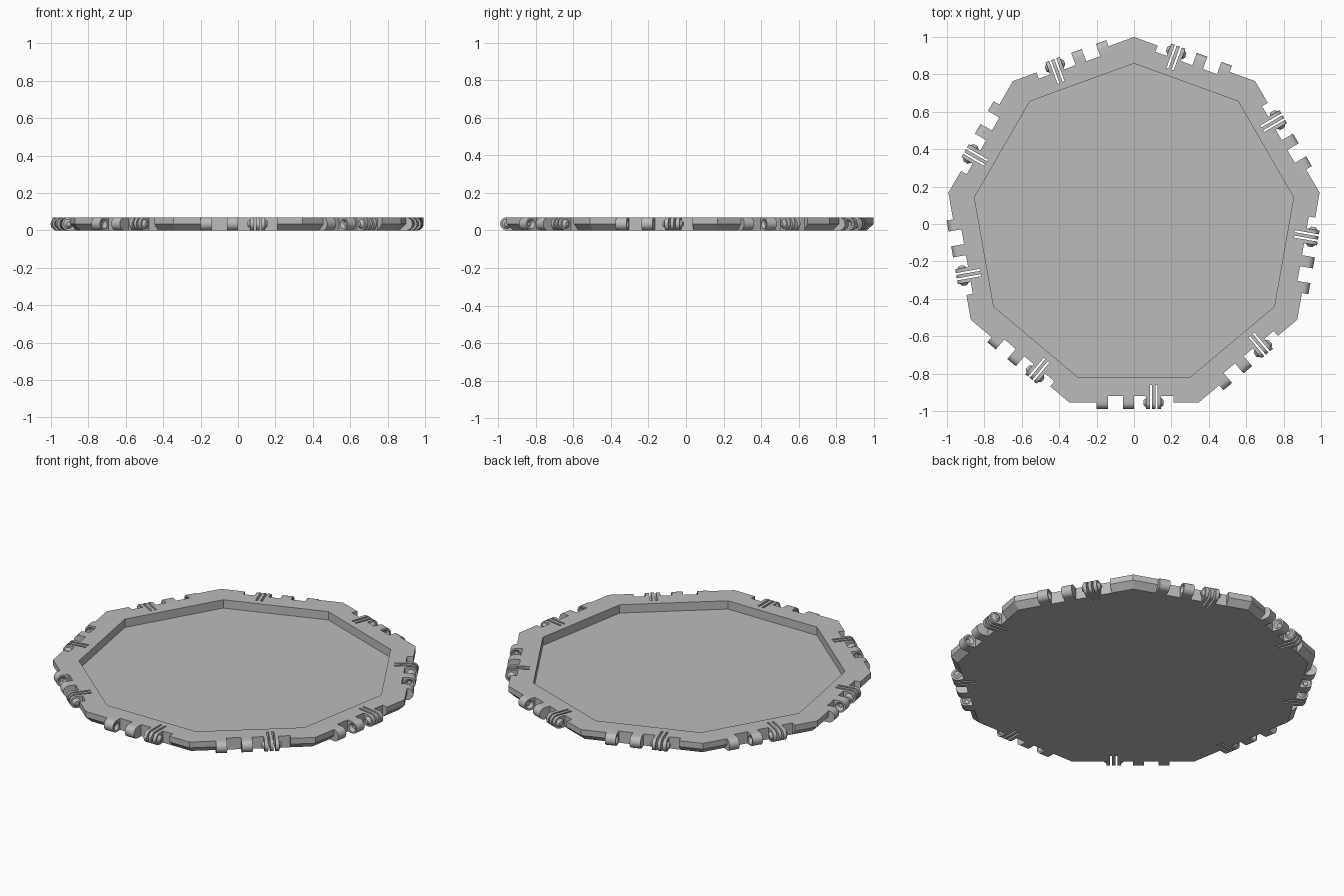
import bpy, bmesh, math
from mathutils import Matrix

if "Cube" in bpy.data.objects:
    bpy.data.objects.remove(bpy.data.objects["Cube"], do_unlink=True)

SIDES = 9
APOTHEM = 0.947          # hinge axis distance from the centre
INNER = 0.814            # recess wall
NOTCH = 0.912            # back of the hinge notches
SLIT = 0.852             # back of the flex slits
HEIGHT = 0.07
FLOOR = 0.02
R = HEIGHT / 2
CENTRE = Matrix.Translation((0, -0.008, 0))

# u ranges along one edge
SOCKETS = [(-0.2, -0.14), (-0.06, 0.0)]
PRONGS = [(0.065, 0.085), (0.096, 0.114), (0.125, 0.145)]

grey = bpy.data.materials.new("light_grey")
grey.use_nodes = True
colour = (0.5, 0.5, 0.5, 1)
grey.diffuse_color = colour
grey.node_tree.nodes["Principled BSDF"].inputs["Base Color"].default_value = colour


def make(name, bm):
    bmesh.ops.recalc_face_normals(bm, faces=bm.faces)
    me = bpy.data.meshes.new(name)
    bm.to_mesh(me)
    bm.free()
    me.materials.append(grey)
    ob = bpy.data.objects.new(name, me)
    bpy.context.collection.objects.link(ob)
    return ob


def prism(bm, points, step):
    """Extrude a closed outline of 3D points along step."""
    face = bm.faces.new([bm.verts.new(p) for p in points])
    ext = bmesh.ops.extrude_face_region(bm, geom=[face])["geom"]
    bmesh.ops.translate(bm, vec=step, verts=[v for v in ext if isinstance(v, bmesh.types.BMVert)])


def stub(bm, u, sign, r1, r2, depth):
    """Tapered round stub on the hinge axis, pointing along sign * x."""
    m = Matrix.Translation((u + sign * depth / 2, -APOTHEM, R)) @ Matrix.Rotation(sign * math.pi / 2, 4, 'Y')
    bmesh.ops.create_cone(bm, cap_ends=True, segments=16, radius1=r1, radius2=r2, depth=depth, matrix=m)


def around(build):
    """Build for the front edge and repeat it round all the edges."""
    bm = bmesh.new()
    for k in range(SIDES):
        old = set(bm.verts)
        build(bm)
        turn = CENTRE @ Matrix.Rotation(math.tau * k / SIDES, 4, 'Z')
        bmesh.ops.transform(bm, matrix=turn, verts=[v for v in bm.verts if v not in old])
    return bm


def cut(ob, cutter):
    cutter.hide_render = True
    mod = ob.modifiers.new("cut", 'BOOLEAN')
    mod.operation = 'DIFFERENCE'
    mod.solver = 'EXACT'
    mod.object = cutter
    deps = bpy.context.evaluated_depsgraph_get()
    me = bpy.data.meshes.new_from_object(ob.evaluated_get(deps))
    ob.modifiers.clear()
    ob.data = me
    bpy.data.objects.remove(cutter, do_unlink=True)


# Tray: nine-sided rings from underside, round the rim, to the recess floor
def tray():
    bm = bmesh.new()
    rings = []
    for apothem, z in [(NOTCH, 0), (APOTHEM, R), (APOTHEM, HEIGHT), (INNER, HEIGHT), (INNER, FLOOR)]:
        r = apothem / math.cos(math.pi / SIDES)
        angles = [math.pi / 2 + math.tau * i / SIDES for i in range(SIDES)]
        rings.append([bm.verts.new((r * math.cos(a), r * math.sin(a), z)) for a in angles])
    for a, b in zip(rings, rings[1:]):
        for i in range(SIDES):
            j = (i + 1) % SIDES
            bm.faces.new((a[i], a[j], b[j], b[i]))
    bm.faces.new(rings[0])
    bm.faces.new(rings[-1])
    bm.transform(CENTRE)
    return make("tray", bm)


# Comb-shaped cutters: one for the socket gap, one for the prongs and slits
def comb(bm):
    left, right = SOCKETS[0][0], 0.21
    outline = [(left, 1.1), (left, NOTCH)]
    for a, b in zip(PRONGS, PRONGS[1:]):
        outline += [(a[1], NOTCH), (a[1], SLIT), (b[0], SLIT), (b[0], NOTCH)]
    outline += [(right, NOTCH), (right, 1.1)]
    prism(bm, [(u, -v, -0.1) for u, v in outline], (0, 0, 0.3))


# Hinge knuckles: round-nosed blocks
def knuckles(ranges):
    def build(bm):
        nose = [math.pi * (i / 12 - 0.5) for i in range(13)]
        profile = [(NOTCH, HEIGHT), (NOTCH, 0)]
        profile += [(APOTHEM + R * math.cos(a), R + R * math.sin(a)) for a in nose]
        for u0, u1 in ranges:
            prism(bm, [(u0, -v, z) for v, z in profile], (u1 - u0, 0, 0))
    return build


def dimples(bm):
    stub(bm, SOCKETS[0][1] + 0.002, -1, 0.027, 0.012, 0.018)
    stub(bm, SOCKETS[1][0] - 0.002, 1, 0.027, 0.012, 0.018)


def bumps(bm):
    stub(bm, PRONGS[0][0], -1, 0.025, 0.012, 0.014)
    stub(bm, PRONGS[-1][1], 1, 0.025, 0.012, 0.014)


body = tray()
cut(body, make("notch_cutter", around(comb)))
sockets = make("hinge_sockets", around(knuckles(SOCKETS)))
cut(sockets, make("dimple_cutter", around(dimples)))
prongs = make("hinge_prongs", around(knuckles(PRONGS)))
pins = make("hinge_bumps", around(bumps))

# Smooth the round parts, keeping edges sharp
bpy.ops.object.select_all(action='DESELECT')
for ob in (sockets, prongs, pins):
    ob.select_set(True)
bpy.context.view_layer.objects.active = sockets
bpy.ops.object.shade_smooth_by_angle(angle=math.radians(30))
